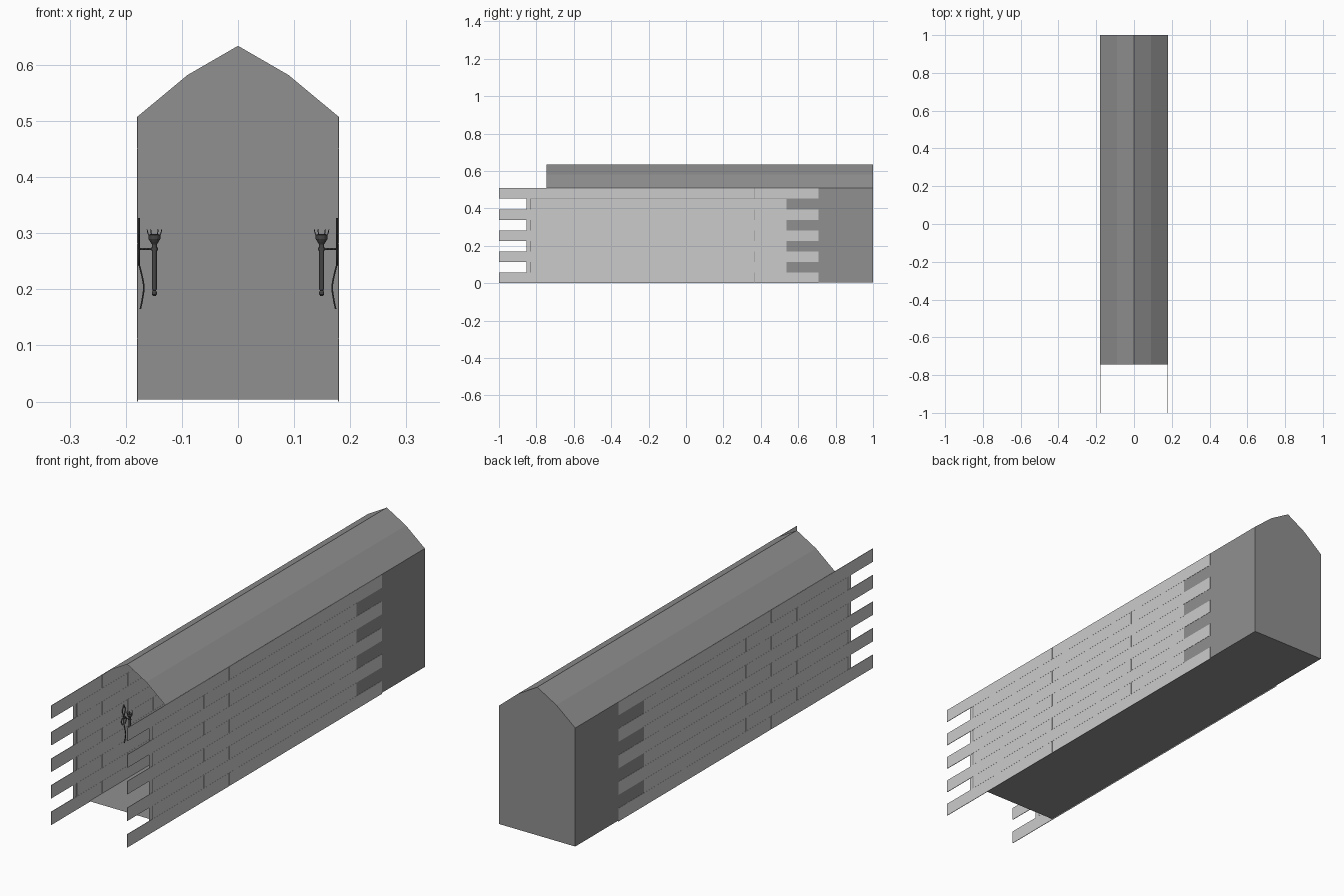
import bpy, bmesh, math
from mathutils import Vector

if "Cube" in bpy.data.objects:
    bpy.data.objects.remove(bpy.data.objects["Cube"])


def material(name, v):
    m = bpy.data.materials.new(name)
    m.diffuse_color = (v, v, v, 1)
    m.use_nodes = True
    m.node_tree.nodes["Principled BSDF"].inputs["Base Color"].default_value = m.diffuse_color
    return m


DARK, IRON = material("dark_stone", 0.28), material("iron", 0.06)


def make_object(name, bm, mat=None):
    me = bpy.data.meshes.new(name)
    bm.to_mesh(me)
    bm.free()
    if mat:
        me.materials.append(mat)
    ob = bpy.data.objects.new(name, me)
    bpy.context.collection.objects.link(ob)
    return ob


def strip(name, profile, y0, y1, mat=None):
    """Sheet swept along y from an x-z profile."""
    bm = bmesh.new()
    front = [bm.verts.new((x, y0, z)) for x, z in profile]
    back = [bm.verts.new((x, y1, z)) for x, z in profile]
    for i in range(len(profile) - 1):
        bm.faces.new((front[i], front[i + 1], back[i + 1], back[i]))
    return make_object(name, bm, mat)


def box(bm, lo, hi):
    r = bmesh.ops.create_cube(bm, size=1)
    for v in r["verts"]:
        v.co = Vector([(a + b) / 2 + c * (b - a) for a, b, c in zip(lo, hi, v.co)])


def lathe(name, profile, loc, sides=12):
    """Revolve (radius, z) points around a vertical axis."""
    bm = bmesh.new()
    rings = [[bm.verts.new((r * math.cos(2 * math.pi * k / sides),
                            r * math.sin(2 * math.pi * k / sides), z))
              for k in range(sides)] for r, z in profile]
    for a, b in zip(rings, rings[1:]):
        for k in range(sides):
            n = (k + 1) % sides
            bm.faces.new((a[k], a[n], b[n], b[k]))
    bm.faces.new(rings[0][::-1])
    bm.faces.new(rings[-1])
    ob = make_object(name, bm, IRON)
    ob.location = loc
    return ob


def tube(name, points, radius):
    cu = bpy.data.curves.new(name, 'CURVE')
    cu.dimensions = '3D'
    cu.bevel_depth = radius
    cu.bevel_resolution = 1
    cu.resolution_u = 4
    cu.use_fill_caps = True
    cu.materials.append(IRON)
    sp = cu.splines.new('BEZIER')
    sp.bezier_points.add(len(points) - 1)
    for p, co in zip(sp.bezier_points, points):
        p.co = co
        p.handle_left_type = p.handle_right_type = 'AUTO'
    ob = bpy.data.objects.new(name, cu)
    bpy.context.collection.objects.link(ob)
    return ob


W, EAVE, FRONT = 0.179, 0.508, -0.745
ROOF = [(-W, EAVE), (-0.09, 0.582), (0, 0.634), (0.09, 0.582), (W, EAVE)]

# Vaulted roof, floor and back wall
strip("roof", ROOF, FRONT, 1, DARK)
strip("floor", [(W, 0.004), (-W, 0.004)], FRONT, 1, DARK)
bm = bmesh.new()
bm.faces.new([bm.verts.new((x, 1, z)) for x, z in [(W, 0.004), (-W, 0.004)] + ROOF])
make_object("back_wall", bm, DARK)

ROW, LONG = EAVE / 9, 0.342
for side, s in (("left", -1), ("right", 1)):
    # Dark wall sheet behind the bricks, with a light strip at its front edge
    strip(side + "_wall", [(s * W, 0.004), (s * W, EAVE)], -0.835, 1, DARK)
    strip(side + "_front_edge", [(s * W, ROW), (s * W, EAVE - ROW)], -0.853, -0.835)

    # Staggered thin bricks: five in even courses, four in odd ones
    bm = bmesh.new()
    for row in range(9):
        odd = row % 2
        start = -1 + odd * LONG / 2
        for i in range(5 - odd):
            y = start + i * LONG
            xs = sorted((s * 0.1778, s * 0.18))
            box(bm, (xs[0], y + 0.0005, row * ROW + 0.0002),
                (xs[1], y + LONG - 0.0005, (row + 1) * ROW - 0.0002))
    make_object(side + "_bricks", bm)

    # Torch shaft with pommel, collar and bowl
    ty = -0.515
    lathe(side + "_torch",
          [(0.002, 0.188), (0.0045, 0.191), (0.0045, 0.195), (0.003, 0.198),
           (0.0042, 0.2), (0.0042, 0.28), (0.007, 0.284), (0.0105, 0.29),
           (0.0105, 0.297), (0.006, 0.299)], (s * 0.149, ty, 0))

    # Crown of prongs around the bowl
    for k in range(6):
        a = math.radians(60 * k)
        c, d = math.cos(a), math.sin(a)
        tube(side + "_prong", [(s * 0.149 + c * r, ty + d * r, z) for r, z in
                               [(0.007, 0.294), (0.011, 0.299), (0.013, 0.307)]], 0.0009)

    # Wall bracket: arm, ring and curling iron scrolls
    tube(side + "_arm", [(s * 0.178, ty, 0.272), (s * 0.149, ty, 0.272)], 0.0018)
    lathe(side + "_ring", [(0.006, 0.2695), (0.006, 0.2745)], (s * 0.149, ty, 0))
    tube(side + "_lower_scroll", [(s * x, ty, z) for x, z in
                                  [(0.176, 0.272), (0.177, 0.25), (0.172, 0.228),
                                   (0.168, 0.205), (0.17, 0.185), (0.174, 0.165)]], 0.0016)
    for d in (-1, 1):
        tube(side + "_upper_scroll", [(s * 0.1765, ty + d * y, z) for y, z in
                                      [(0, 0.272), (0.006, 0.29), (0.01, 0.305),
                                       (0.004, 0.318), (0, 0.327)]], 0.0016)
        tube(side + "_side_scroll", [(s * 0.1765, ty + d * y, z) for y, z in
                                     [(0, 0.272), (0.012, 0.27), (0.015, 0.255), (0.008, 0.243)]], 0.0016)
